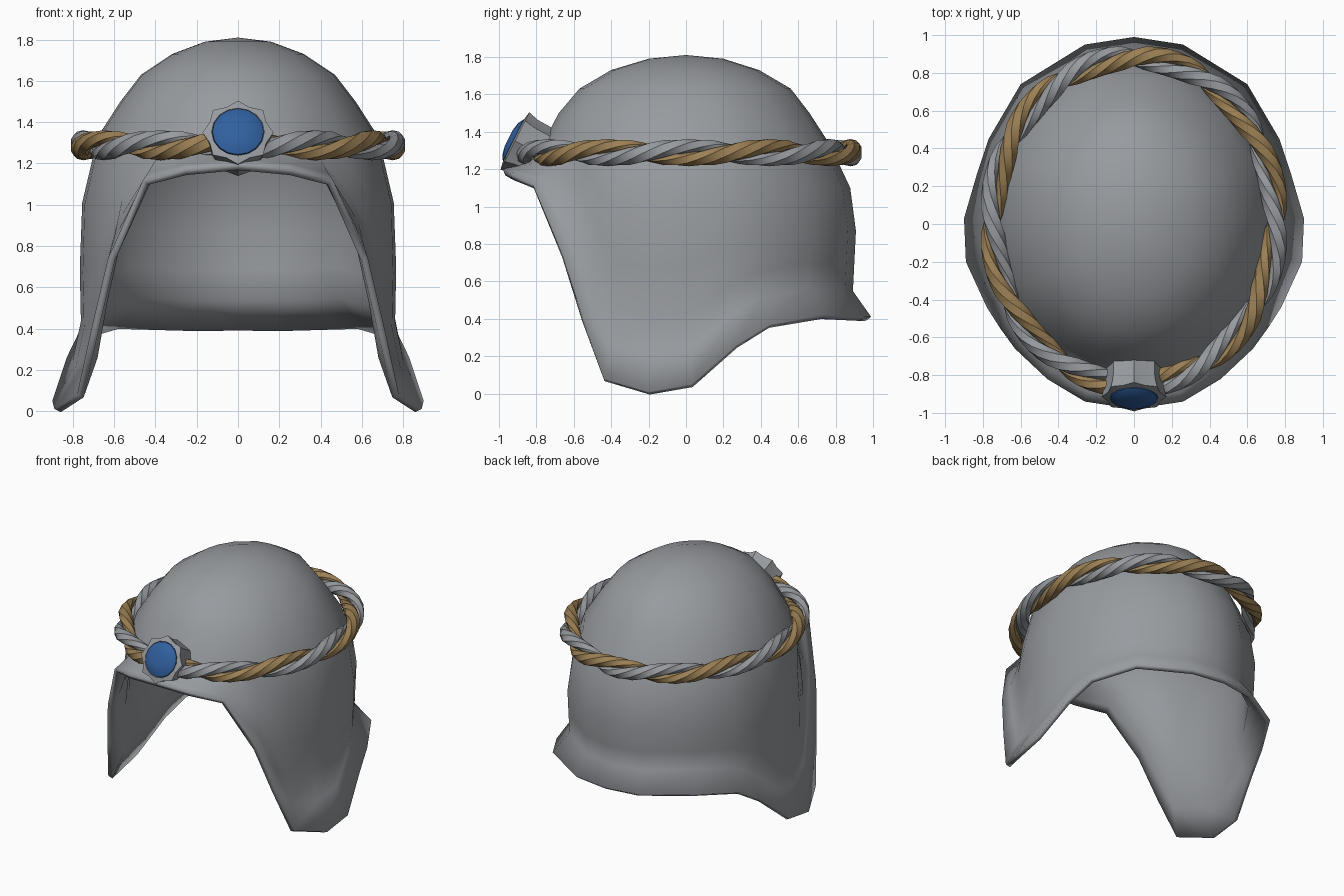
import bpy, bmesh
from math import sin, cos, pi, tau, atan2, radians
from mathutils import Vector, Matrix

cube = bpy.data.objects.get("Cube")
if cube:
    bpy.data.objects.remove(cube)


def material(name, rgb):
    m = bpy.data.materials.new(name)
    m.use_nodes = True
    m.diffuse_color = (*rgb, 1)
    bsdf = m.node_tree.nodes["Principled BSDF"]
    bsdf.inputs["Base Color"].default_value = (*rgb, 1)
    bsdf.inputs["Roughness"].default_value = 0.6
    return m


STEEL = material("steel grey", (0.31, 0.325, 0.345))
GOLD = material("antique gold", (0.33, 0.215, 0.09))
BLUE = material("gem blue", (0.03, 0.115, 0.34))


def loft(name, rings, mat, caps=(False, False), loop=False, angle=40):
    """Skin a list of closed rings; rings run from the top down."""
    bm = bmesh.new()
    vs = [[bm.verts.new(p) for p in ring] for ring in rings]
    n = len(vs[0])
    pairs = list(zip(vs, vs[1:])) + ([(vs[-1], vs[0])] if loop else [])
    for up, low in pairs:
        for i in range(n):
            k = (i + 1) % n
            bm.faces.new((low[i], low[k], up[k], up[i]))
    if caps[0]:
        bm.faces.new(vs[0])
    if caps[1]:
        bm.faces.new(vs[-1][::-1])
    bmesh.ops.remove_doubles(bm, verts=bm.verts[:], dist=0.0005)
    if loop or all(caps):
        bmesh.ops.recalc_face_normals(bm, faces=bm.faces[:])
    mesh = bpy.data.meshes.new(name)
    bm.to_mesh(mesh)
    bm.free()
    mesh.materials.append(mat)
    ob = bpy.data.objects.new(name, mesh)
    bpy.context.collection.objects.link(ob)
    bpy.ops.object.select_all(action="DESELECT")
    ob.select_set(True)
    bpy.context.view_layer.objects.active = ob
    bpy.ops.object.shade_smooth_by_angle(angle=radians(angle))
    return ob


# Helmet body: height, half width, front depth, back depth
PROFILE = [(1.81, 0, 0, 0), (1.79, .16, .2, .2), (1.73, .32, .4, .39),
           (1.63, .47, .57, .56), (1.5, .57, .68, .66), (1.33, .68, .77, .77),
           (1.15, .73, .82, .87), (.9, .775, .85, .91), (.5, .76, .86, .89),
           (0, .75, .85, .87)]


def body(z, phi):
    for hi, lo in zip(PROFILE, PROFILE[1:]):
        if z >= lo[0]:
            t = (hi[0] - z) / (hi[0] - lo[0])
            a, front, back = (h + (l - h) * t for h, l in zip(hi[1:], lo[1:]))
            break
    c = cos(phi)
    return Vector((a * sin(phi), -(front if c > 0 else back) * c, z))


# Flared rim, front to back: x, y, z, height over which the flare fades
RIM = [(0, -.98, 1.2, .13), (.26, -.94, 1.175, .14), (.46, -.82, 1.12, .16),
       (.63, -.66, .74, .3), (.71, -.55, .4, .4), (.78, -.44, .08, .45),
       (.89, -.2, .01, .45), (.9, .03, .05, .45), (.83, .27, .26, .3),
       (.77, .45, .37, .18), (.6, .74, .42, .14), (.26, .95, .41, .13),
       (0, .99, .41, .13)]
rim = RIM + [(-x, y, z, h) for x, y, z, h in RIM[-2:0:-1]]

columns = []
for x, y, z_rim, fade in rim:
    phi = atan2(x / .77, -y / .9)
    column = [body(row[0], phi) for row in PROFILE[:6]]
    for f in (.25, .5, .7, .85, 1):
        z = 1.33 + (z_rim - 1.33) * f
        p = body(z, phi)
        w = max(0, 1 - (z - z_rim) / fade) ** 2
        column.append(p.lerp(Vector((x, y, z)), w))
    columns.append(column)

helmet = loft("helmet_shell", list(zip(*columns)), STEEL, angle=50)
solid = helmet.modifiers.new("thickness", "SOLIDIFY")
solid.thickness = 0.035
solid.offset = -1


# Two strands twisted around each other into a circlet
def strand(name, mat, phase, steps=84, sides=6, twists=6):
    rings = []
    for s in range(steps):
        u = tau * s / steps
        centre = Vector((.75 * sin(u), .015 - .865 * cos(u), 1.288))
        out = Vector((sin(u) / .75, -cos(u) / .865, 0)).normalized()
        up = Vector((0, 0, 1))
        turn = twists * (u - radians(45)) + phase
        major = out * cos(turn) + up * sin(turn)
        minor = up * cos(turn) - out * sin(turn)
        rings.append([centre + major * (.033 + .04 * cos(tau * k / sides))
                      + minor * .05 * sin(tau * k / sides)
                      for k in range(sides)])
    return loft(name, rings, mat, loop=True, angle=35)


strand("circlet_gold_strand", GOLD, 0)
strand("circlet_steel_strand", STEEL, pi)

# Tilted brow jewel: scalloped setting and domed gem
TILT = Matrix(((1, 0, 0), (0, .447, -.894), (0, .894, .447)))
SEAT = Vector((0, -.915, 1.35))


def disc(radius, height, scallop=0, sides=16):
    return [SEAT + TILT @ Vector((r * sin(-a), r * cos(a), height))
            for k in range(sides)
            for a in [tau * k / sides]
            for r in [radius + scallop * (1 if k % 2 == 0 else -1)]]


loft("jewel_setting",
     [disc(.12, -.015), disc(.128, .008), disc(.16, 0, .012),
      disc(.15, -.06, .006), disc(.145, -.17, .006)],
     STEEL, caps=(True, True), angle=30)
loft("brow_gem",
     [disc(.05, .036), disc(.095, .027), disc(.124, .01), disc(.124, -.01)],
     BLUE, caps=(True, True), angle=45)
